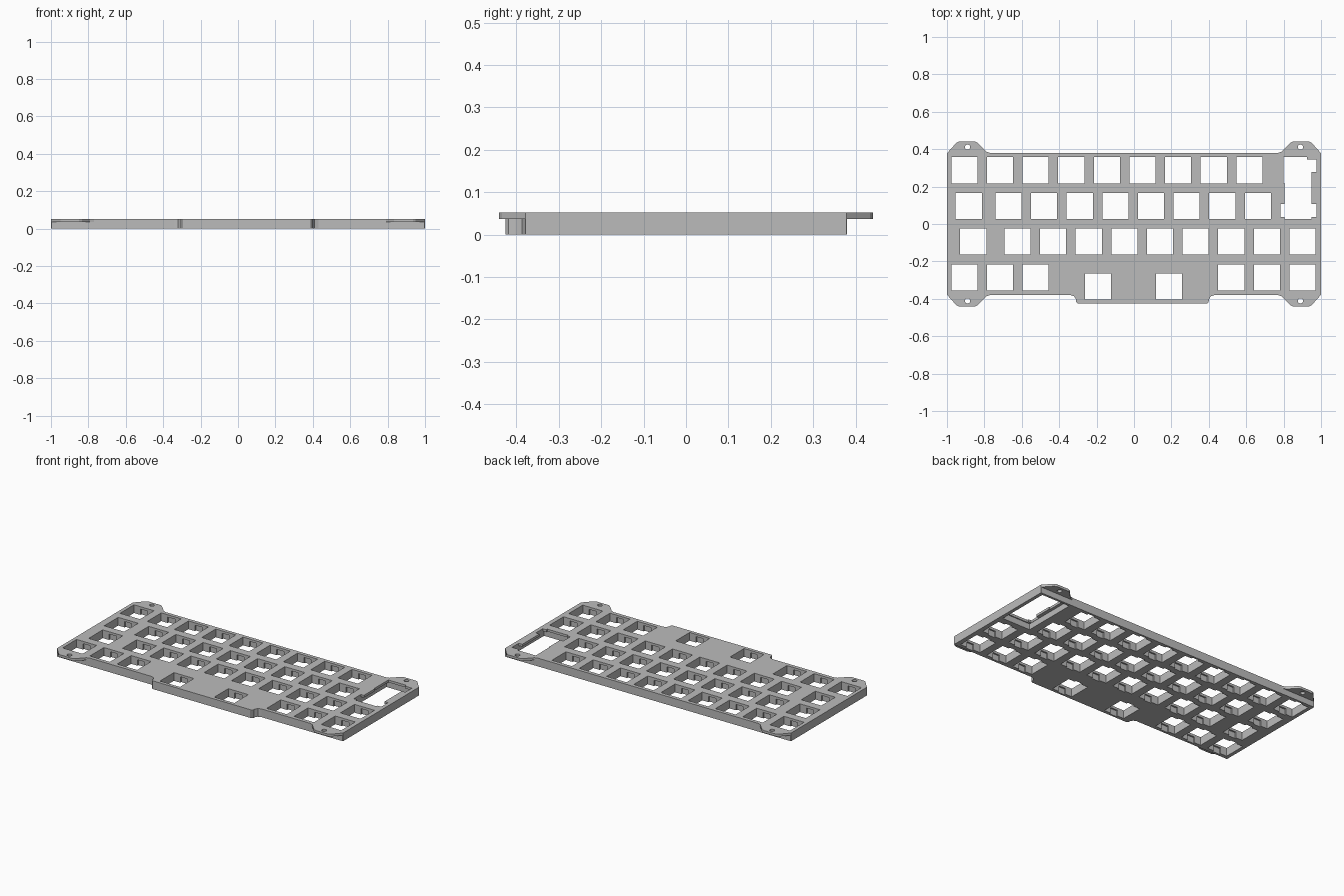
import bpy
import bmesh
from math import cos, sin, pi

TOP = 0.052      # full thickness
LIP = 0.037      # underside of the thin clip layer
PITCH = 0.1905   # key spacing
KEY = 0.14       # switch opening

old = bpy.data.objects.get("Cube")
if old:
    bpy.data.objects.remove(old, do_unlink=True)

grey = bpy.data.materials.new("plate grey")
grey.use_nodes = True
colour = (0.5, 0.5, 0.5, 1)
grey.diffuse_color = colour
bsdf = next(n for n in grey.node_tree.nodes if n.type == "BSDF_PRINCIPLED")
bsdf.inputs["Base Color"].default_value = colour


def prisms(name, outlines, z0, z1):
    """Extrude each outline from z0 to z1, all in one object."""
    bm = bmesh.new()
    for outline in outlines:
        face = bm.faces.new([bm.verts.new((x, y, z0)) for x, y in outline])
        new = bmesh.ops.extrude_face_region(bm, geom=[face])["geom"]
        verts = [g for g in new if isinstance(g, bmesh.types.BMVert)]
        bmesh.ops.translate(bm, verts=verts, vec=(0, 0, z1 - z0))
    bmesh.ops.recalc_face_normals(bm, faces=bm.faces)
    mesh = bpy.data.meshes.new(name)
    bm.to_mesh(mesh)
    bm.free()
    mesh.materials.append(grey)
    obj = bpy.data.objects.new(name, mesh)
    bpy.context.collection.objects.link(obj)
    return obj


def rect(x, y, w, d):
    return [(x + sx * w / 2, y + sy * d / 2)
            for sx, sy in ((-1, -1), (1, -1), (1, 1), (-1, 1))]


def circle(x, y, r, n=24):
    return [(x + r * cos(2 * pi * i / n), y + r * sin(2 * pi * i / n)) for i in range(n)]


def cut(target, outlines, z0, z1):
    """Subtract prisms from the target and drop the cutter."""
    cutter = prisms("cutter", outlines, z0, z1)
    cutter.hide_render = True
    mod = target.modifiers.new("cut", "BOOLEAN")
    mod.operation = "DIFFERENCE"
    mod.solver = "EXACT"
    mod.object = cutter
    graph = bpy.context.evaluated_depsgraph_get()
    result = bpy.data.meshes.new_from_object(target.evaluated_get(graph))
    target.modifiers.clear()
    target.data = result
    bpy.data.objects.remove(cutter, do_unlink=True)


# Outline: corner ears joined by straight edges, with a front thumb bump
ear = [(1, 0.378), (0.95, 0.434), (0.935, 0.441), (0.85, 0.441), (0.835, 0.434),
       (0.79, 0.387), (0.77, 0.38)]
bump = [(-0.34, -0.38), (-0.32, -0.387), (-0.311, -0.402), (-0.309, -0.418), (-0.30, -0.425),
        (0.39, -0.425), (0.399, -0.418), (0.401, -0.402), (0.41, -0.387), (0.43, -0.38)]
outline = (ear + [(-x, y) for x, y in reversed(ear)]
           + [(-x, -y) for x, y in ear] + bump
           + [(x, -y) for x, y in reversed(ear)])
plate = prisms("keyboard_plate", [outline], 0, TOP)

# Thin the four ears from below and drill their screw holes
corners = [(sx, sy) for sx in (-1, 1) for sy in (-1, 1)]
cut(plate, [rect(sx * 0.92, sy * 0.43, 0.34, 0.10) for sx, sy in corners], -0.02, LIP)
cut(plate, [circle(sx * 0.89, sy * 0.411, 0.014) for sx, sy in corners], -0.02, 0.1)

# Key positions, row by row: first x, y, count
runs = [(-0.907, 0.287, 9), (-0.884, 0.096, 1), (-0.671, 0.096, 8),
        (-0.859, -0.094, 1), (-0.623, -0.094, 9),
        (-0.907, -0.286, 3), (0.52, -0.286, 3),
        (-0.193, -0.334, 1), (0.187, -0.334, 1)]
keys = [(x + i * PITCH, y) for x, y, n in runs for i in range(n)]
cut(plate, [rect(x, y, KEY, KEY) for x, y in keys], -0.02, 0.1)

# Clip notches under the lip at the front and back of each opening
cut(plate, [rect(x, y, 0.05, KEY + 0.02) for x, y in keys], -0.02, LIP)

# Corner module: pocket underneath, stepped window through the lip
cut(plate, [rect(0.88, 0.193, 0.196, 0.345)], -0.02, LIP)
window = [(0.80, 0.358), (0.925, 0.358), (0.925, 0.345), (0.975, 0.345), (0.975, 0.278),
          (0.95, 0.278), (0.95, 0.107), (0.975, 0.107), (0.975, 0.037), (0.95, 0.037),
          (0.95, 0.027), (0.805, 0.027), (0.805, 0.037), (0.784, 0.037), (0.784, 0.107),
          (0.805, 0.107), (0.805, 0.219), (0.80, 0.219)]
cut(plate, [window], -0.02, 0.1)
